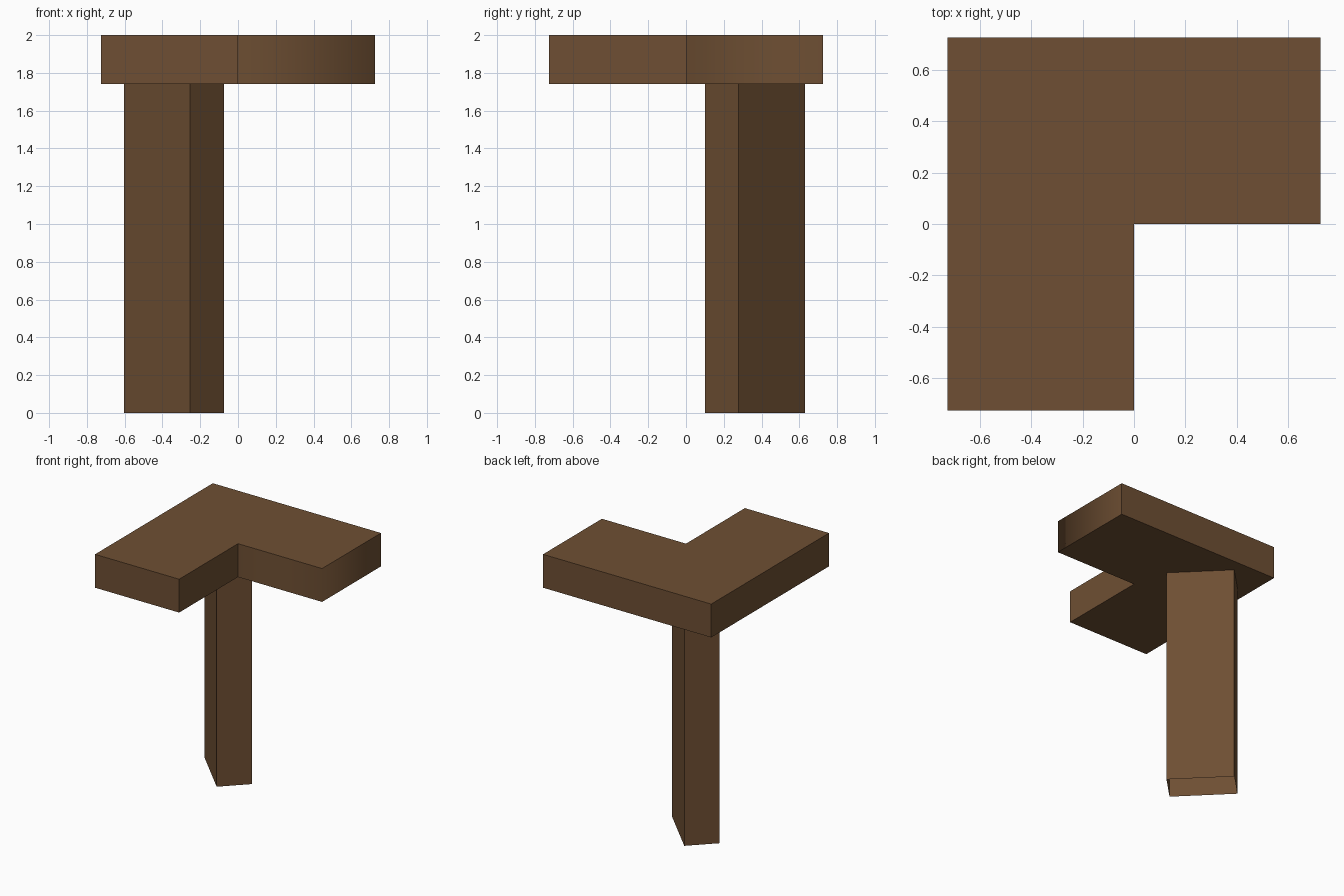
import bpy, bmesh
from math import radians
from mathutils import Matrix, Vector

if "Cube" in bpy.data.objects:
    bpy.data.objects.remove(bpy.data.objects["Cube"])

wood = bpy.data.materials.new("dark brown wood")
wood.diffuse_color = (0.156, 0.078, 0.033, 1)
wood.use_nodes = True
wood.node_tree.nodes["Principled BSDF"].inputs["Base Color"].default_value = wood.diffuse_color


def prism(name, outline, z0, z1, caps=True, soft_corner=None):
    """Extrude an anticlockwise outline; open ended if caps is False."""
    bm = bmesh.new()
    low = [bm.verts.new((x, y, z0)) for x, y in outline]
    high = [bm.verts.new((x, y, z1)) for x, y in outline]
    n = len(outline)
    for i in range(n):
        j = (i + 1) % n
        bm.faces.new((low[i], low[j], high[j], high[i]))
    if caps:
        bm.faces.new(low[::-1])
        bm.faces.new(high)
    # every edge is crisp except an optional softly shaded vertical corner
    if soft_corner is not None:
        soft = bm.edges.get((low[soft_corner], high[soft_corner]))
        for e in bm.edges:
            e.smooth = e is soft or e == soft
        for f in soft.link_faces:
            f.smooth = True
    mesh = bpy.data.meshes.new(name)
    bm.to_mesh(mesh)
    bm.free()
    mesh.materials.append(wood)
    obj = bpy.data.objects.new(name, mesh)
    bpy.context.collection.objects.link(obj)
    return obj


# L-shaped corner top
r = 0.725
prism("corner_top",
      [(-r, -r), (0, -r), (0, 0), (r, 0), (r, r), (-r, r)],
      1.74, 2.0, soft_corner=3)

# Diagonal rectangular post, open at the foot
turn = Matrix.Rotation(radians(45), 2)
centre = Vector((-0.34, 0.365))
w, d = 0.1265, 0.248
corners = [centre + turn @ Vector(c)
           for c in ((-w, -d), (w, -d), (w, d), (-w, d))]
prism("post", [tuple(c) for c in corners], 0.0, 1.74, caps=False)
